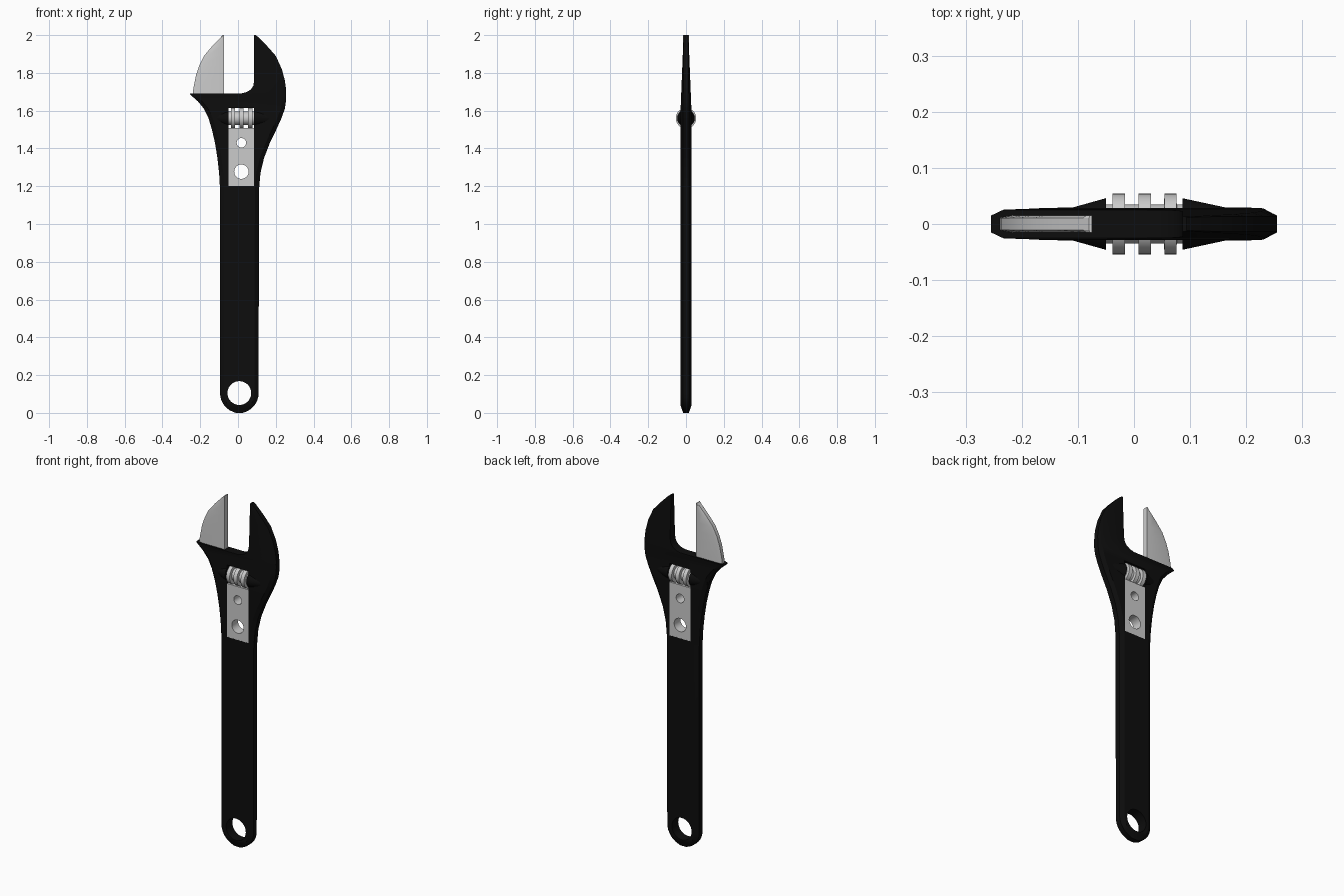
import bpy, bmesh, math
from mathutils import Matrix

if "Cube" in bpy.data.objects:
    bpy.data.objects.remove(bpy.data.objects["Cube"])

black = bpy.data.materials.new("black_finish")
black.diffuse_color = (0.004, 0.004, 0.004, 1)
black.use_nodes = True
black.node_tree.nodes["Principled BSDF"].inputs["Base Color"].default_value = black.diffuse_color


def finish(bm, name, mat=None, angle=30):
    bmesh.ops.remove_doubles(bm, verts=bm.verts, dist=1e-5)
    bmesh.ops.recalc_face_normals(bm, faces=bm.faces)
    me = bpy.data.meshes.new(name)
    bm.to_mesh(me)
    bm.free()
    ob = bpy.data.objects.new(name, me)
    bpy.context.collection.objects.link(ob)
    if mat:
        me.materials.append(mat)
    shade(ob, angle)
    return ob


def shade(ob, angle=30):
    bpy.ops.object.select_all(action='DESELECT')
    ob.select_set(True)
    bpy.context.view_layer.objects.active = ob
    bpy.ops.object.shade_smooth_by_angle(angle=math.radians(angle))


def loft(name, rows, mat=None):
    """Rows: z, x_left, x_right, half thickness, left edge half, right edge half."""
    bm = bmesh.new()
    loops = []
    for z, l, r, t, el, er in rows:
        b = min(0.022, 0.3 * (r - l))
        pts = [(l, -el), (l + b, -t), (r - b, -t), (r, -er),
               (r, er), (r - b, t), (l + b, t), (l, el)]
        loops.append([bm.verts.new((x, y, z)) for x, y in pts])
    for a, c in zip(loops, loops[1:]):
        for i in range(8):
            j = (i + 1) % 8
            bm.faces.new((a[i], a[j], c[j], c[i]))
    bm.faces.new(loops[0])
    bm.faces.new(loops[-1])
    return finish(bm, name, mat)


def lathe_x(name, profile, z, mat=None, n=40):
    """Turn (x, radius) points about a left-right axis."""
    bm = bmesh.new()
    rings = [[bm.verts.new((x, r * math.cos(2 * math.pi * i / n),
                            z + r * math.sin(2 * math.pi * i / n)))
              for i in range(n)] for x, r in profile]
    for a, c in zip(rings, rings[1:]):
        for i in range(n):
            j = (i + 1) % n
            bm.faces.new((a[i], a[j], c[j], c[i]))
    bm.faces.new(rings[0])
    bm.faces.new(rings[-1])
    return finish(bm, name, mat)


def box(name, x0, x1, y, z0, z1):
    bm = bmesh.new()
    m = Matrix.Translation(((x0 + x1) / 2, 0, (z0 + z1) / 2)) @ \
        Matrix.Diagonal((x1 - x0, 2 * y, z1 - z0, 1))
    bmesh.ops.create_cube(bm, size=1, matrix=m)
    return finish(bm, name)


def rod(name, x, z, r):
    bm = bmesh.new()
    m = Matrix.Translation((x, 0, z)) @ Matrix.Rotation(math.pi / 2, 4, 'X')
    bmesh.ops.create_cone(bm, cap_ends=True, segments=40, radius1=r, radius2=r,
                          depth=0.4, matrix=m)
    return finish(bm, name)


def cut(ob, cutter):
    mod = ob.modifiers.new("cut", 'BOOLEAN')
    mod.operation = 'DIFFERENCE'
    mod.solver = 'EXACT'
    mod.object = cutter
    bpy.context.view_layer.objects.active = ob
    bpy.ops.object.modifier_apply(modifier=mod.name)
    bpy.data.objects.remove(cutter)
    shade(ob)


def head_t(z):
    return 0.029 if z < 1.6 else 0.029 - 0.016 * (z - 1.6) / 0.4


# body: rounded handle end, handle, flared head, step, fixed jaw
E = 0.015
rows = []
for d in range(10, 91, 10):
    a = math.radians(d)
    z = 0 if d == 10 else 0.104 * (1 - math.cos(a))
    t = min(0.029, E + 0.35 * z)
    rows.append((z, 0.007 - 0.102 * math.sin(a), 0.007 + 0.102 * math.sin(a), t, E, E))
outline = [(1.18, -0.095, 0.111), (1.27, -0.1, 0.119), (1.35, -0.109, 0.138),
           (1.43, -0.122, 0.169), (1.5, -0.138, 0.203), (1.56, -0.156, 0.23),
           (1.61, -0.18, 0.248), (1.65, -0.213, 0.254), (1.685, -0.253, 0.255),
           (1.692, -0.255, 0.255)]
rows += [(z, l, r, head_t(z), E, E) for z, l, r in outline]
jaw = [(1.692, 0.02, 0.255), (1.698, 0.045, 0.255), (1.712, 0.068, 0.254),
       (1.732, 0.081, 0.252), (1.76, 0.086, 0.248), (1.82, 0.086, 0.232),
       (1.89, 0.086, 0.2), (1.94, 0.086, 0.156), (1.99, 0.086, 0.107),
       (2.0, 0.086, 0.094)]
rows += [(z, l, r, head_t(z), head_t(z), min(E, head_t(z)) * 0.9) for z, l, r in jaw]
body = loft("body", rows, black)
cut(body, rod("hole_cutter", 0.007, 0.105, 0.063))
cut(body, box("window_cutter", -0.05, 0.086, 0.2, 1.2, 1.615))

# tapering bosses on both sides of the worm screw
lathe_x("left_boss", [(-0.05, 0.046), (-0.125, 0.025), (-0.15, 0.022)], 1.56, black)
lathe_x("right_boss", [(0.086, 0.046), (0.17, 0.028), (0.218, 0.02)], 1.56, black)

# movable jaw
loft("movable_jaw", [(z, l, -0.075, 0.015, 0.011, 0.015) for z, l in
                     [(1.68, -0.24), (1.72, -0.236), (1.79, -0.222), (1.84, -0.205),
                      (1.89, -0.18), (1.94, -0.138), (1.99, -0.09), (2.0, -0.08)]])

# slide plate with two holes, filling the window below the screw
plate = box("slide_plate", -0.05, 0.086, 0.0285, 1.2, 1.508)
cut(plate, rod("small_hole_cutter", 0.018, 1.43, 0.025))
cut(plate, rod("large_hole_cutter", 0.018, 1.277, 0.038))
# matching holes are clear because the window passes through the body

# worm screw with three ridges
prof = [(-0.05, 0.035)]
for c in (-0.027, 0.019, 0.065):
    prof += [(c - 0.0112, 0.035), (c - 0.011, 0.054), (c + 0.011, 0.054), (c + 0.0112, 0.035)]
prof.append((0.086, 0.035))
lathe_x("worm_screw", prof, 1.56)
